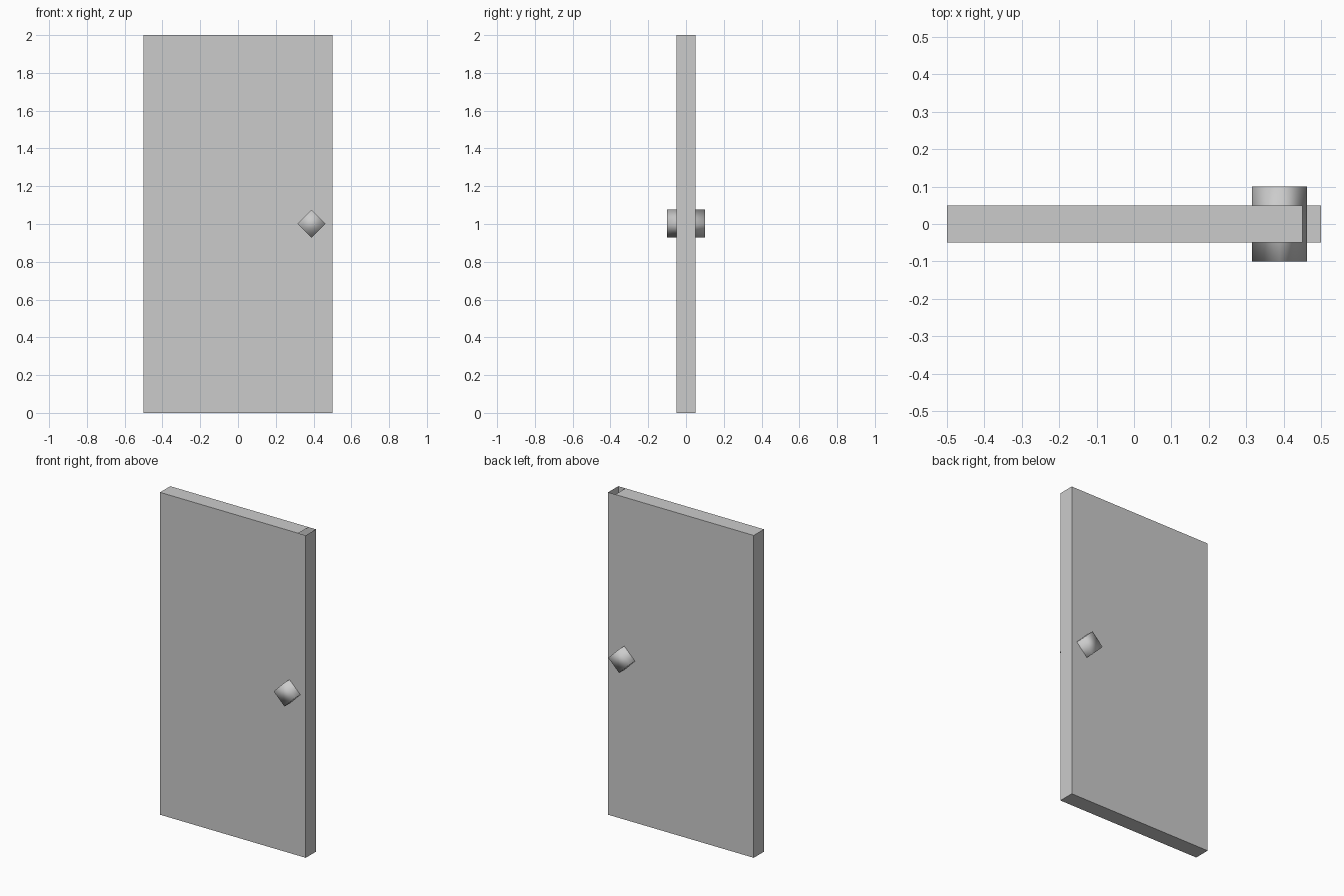
import bpy, bmesh
from math import radians
from mathutils import Matrix

if "Cube" in bpy.data.objects:
    bpy.data.objects.remove(bpy.data.objects["Cube"])

def make_object(name, bm):
    mesh = bpy.data.meshes.new(name)
    bm.to_mesh(mesh)
    bm.free()
    obj = bpy.data.objects.new(name, mesh)
    bpy.context.collection.objects.link(obj)
    return obj

# door panel: hollow slab with an open slot in the top by the latch edge
bm = bmesh.new()
bmesh.ops.create_cube(bm, size=1, matrix=Matrix.Translation((0, 0, 1)) @ Matrix.Diagonal((1, 0.1, 2, 1)))
bmesh.ops.bisect_plane(bm, geom=bm.verts[:] + bm.edges[:] + bm.faces[:],
                       plane_co=(0.45, 0, 0), plane_no=(1, 0, 0))
slot = [f for f in bm.faces if f.normal.z > 0.9 and f.calc_center_median().x > 0.45]
bmesh.ops.delete(bm, geom=slot, context='FACES_ONLY')
make_object("door_panel", bm)

# knob: four-sided smooth-shaded bar running through the door
bm = bmesh.new()
bmesh.ops.create_cone(bm, cap_ends=True, segments=4, radius1=0.074, radius2=0.074, depth=0.2,
                      matrix=Matrix.Translation((0.389, 0, 1.002)) @ Matrix.Rotation(radians(90), 4, 'X'))
if max(v.co.x for v in bm.verts) < 0.45:  # stand the section on a corner
    bmesh.ops.rotate(bm, verts=bm.verts, cent=(0.389, 0, 1.002),
                     matrix=Matrix.Rotation(radians(45), 3, 'Y'))
for f in bm.faces:
    f.smooth = True
make_object("knob", bm)
